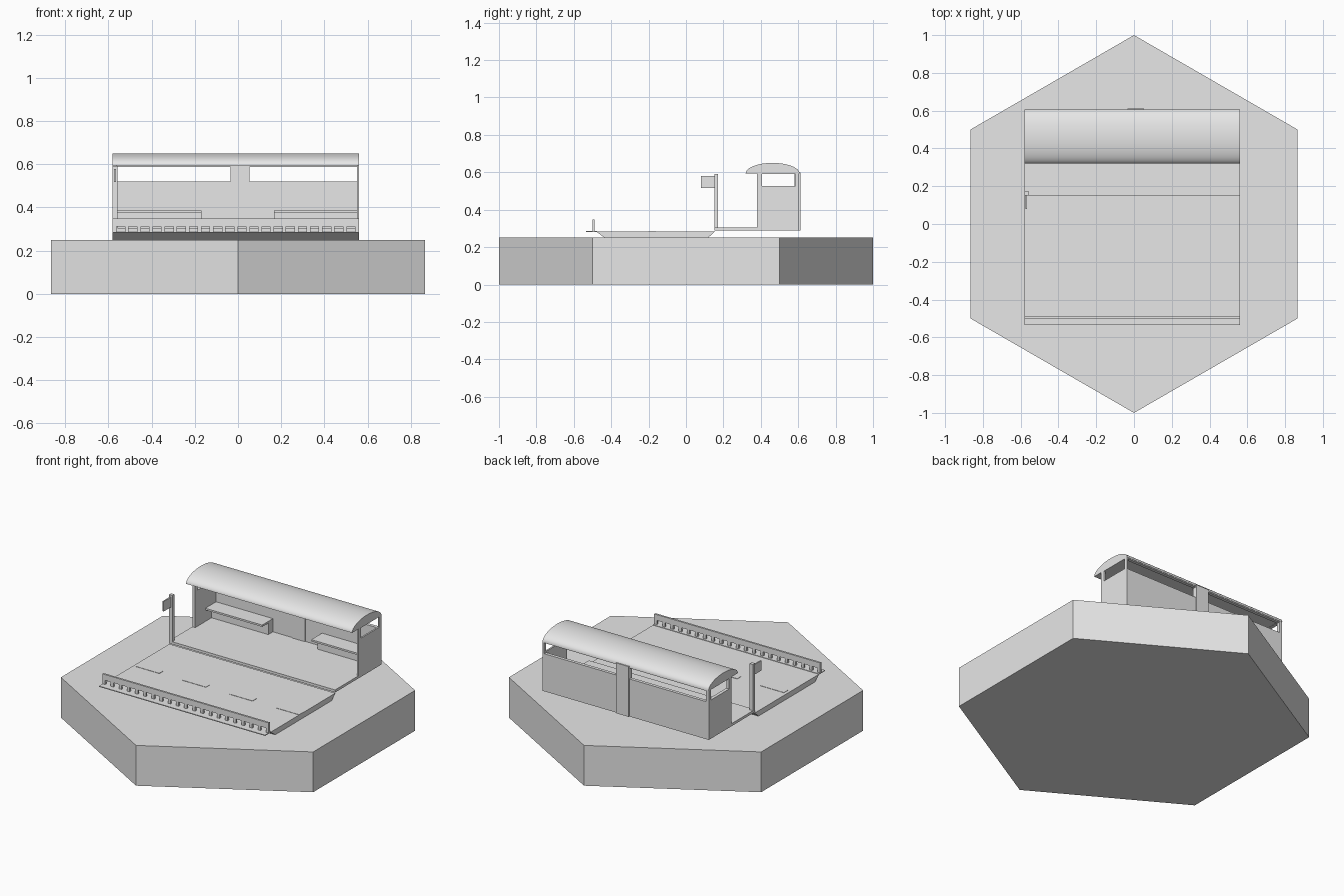
import bpy, math

cube = bpy.data.objects.get("Cube")
if cube:
    bpy.data.objects.remove(cube, do_unlink=True)

grey = bpy.data.materials.new("plain_grey")
grey.use_nodes = True
grey.diffuse_color = (0.8, 0.8, 0.8, 1)
grey.node_tree.nodes["Principled BSDF"].inputs["Base Color"].default_value = (0.8, 0.8, 0.8, 1)


def mesh_object(name, verts, faces):
    mesh = bpy.data.meshes.new(name)
    mesh.from_pydata(verts, [], faces)
    mesh.materials.append(grey)
    obj = bpy.data.objects.new(name, mesh)
    bpy.context.collection.objects.link(obj)
    return obj


def extrude_x(name, profile, x0, x1):
    """Solid with a counter-clockwise (y, z) profile running along x."""
    n = len(profile)
    verts = [(x, y, z) for x in (x0, x1) for y, z in profile]
    faces = [tuple(reversed(range(n))), tuple(range(n, 2 * n))]
    for i in range(n):
        j = (i + 1) % n
        faces.append((i, j, n + j, n + i))
    return mesh_object(name, verts, faces)


def box(name, x, y, z):
    return extrude_x(name, [(y[0], z[0]), (y[1], z[0]), (y[1], z[1]), (y[0], z[1])], *x)


LEFT, RIGHT = -0.58, 0.56
WALL = 0.02
span = (LEFT, RIGHT)

# Hexagonal ground tile with points to front and back
bpy.ops.mesh.primitive_cylinder_add(vertices=6, radius=1, depth=0.25, location=(0, 0, 0.125))
tile = bpy.context.object
tile.name = "ground_tile"
tile.data.materials.append(grey)

# Road slab with undercut long edges, and its painted dashes
extrude_x("road", [(-0.435, 0.25), (0.118, 0.25), (0.155, 0.283), (-0.48, 0.283)], *span)
for i in range(4):
    cx = -0.48 + 0.32 * i
    box(f"lane_dash_{i}", (cx - 0.08, cx + 0.08), (-0.2, -0.16), (0.282, 0.285))

# Front verge strip and railing
box("verge", span, (-0.535, -0.475), (0.281, 0.286))
rail_y = (-0.5, -0.488)
box("rail_beam", span, rail_y, (0.312, 0.348))
gaps = 20
pitch = (RIGHT - LEFT - 0.018) / gaps
for i in range(gaps + 1):
    x = LEFT + i * pitch
    box(f"rail_leg_{i}", (x, x + 0.018), rail_y, (0.285, 0.313))

# Raised platform
box("platform", span, (0.152, 0.603), (0.288, 0.304))

# Shelter back wall, with a window band split by a pillar
back = (0.585, 0.605)
box("back_wall", span, back, (0.288, 0.521))
box("back_lintel", span, back, (0.588, 0.602))
box("back_pillar", (-0.035, 0.053), (0.58, 0.612), (0.288, 0.6))

# Shelter side walls, each with a window
for side, x in (("right", (LEFT, LEFT + WALL)), ("left", (RIGHT - WALL / 2, RIGHT))):
    box(f"{side}_wall", x, (0.38, 0.605), (0.288, 0.528))
    box(f"{side}_lintel", x, (0.38, 0.605), (0.592, 0.602))
    box(f"{side}_front_post", x, (0.38, 0.405), (0.52, 0.6))
    box(f"{side}_back_post", x, back, (0.52, 0.6))

# Benches
for side, x in (("right", (LEFT + WALL, -0.17)), ("left", (0.167, RIGHT - WALL / 2))):
    box(f"{side}_bench_seat", x, (0.48, 0.59), (0.375, 0.386))
    box(f"{side}_bench_support", x, (0.54, 0.59), (0.3, 0.377))

# Curved roof with a flat underside
arc = [(0.463 + 0.144 * math.cos(math.pi * i / 24), 0.594 + 0.056 * math.sin(math.pi * i / 24))
       for i in range(25)]
roof = extrude_x("roof", arc, *span)
bpy.ops.object.select_all(action='DESELECT')
roof.select_set(True)
bpy.context.view_layer.objects.active = roof
bpy.ops.object.shade_smooth_by_angle(angle=math.radians(40))

# Stop sign post and flag plate
box("sign_post", (LEFT, -0.557), (0.152, 0.172), (0.3, 0.591))
box("sign_plate", (-0.574, -0.566), (0.08, 0.154), (0.517, 0.579))
